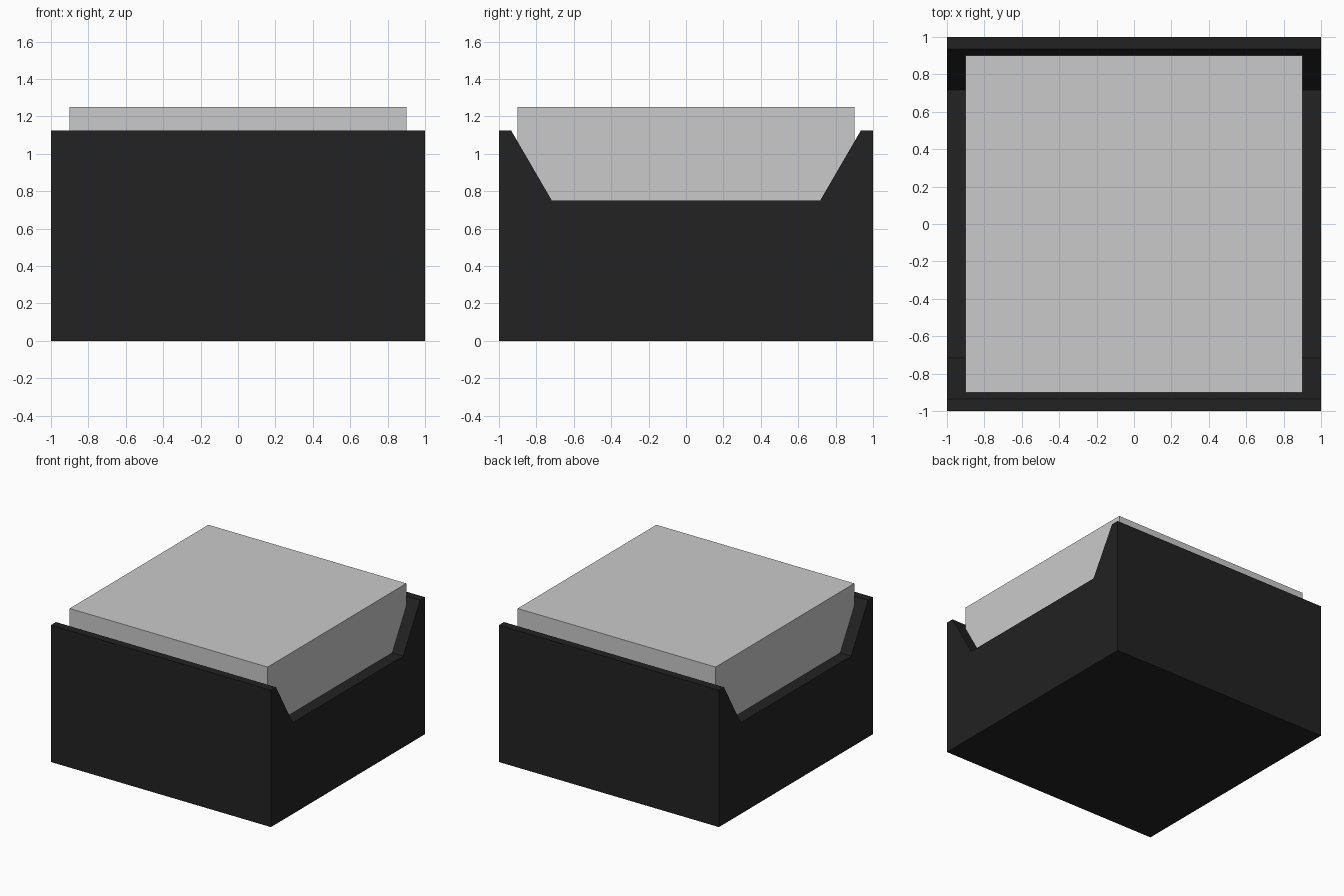
import bpy, bmesh

if "Cube" in bpy.data.objects:
    bpy.data.objects.remove(bpy.data.objects["Cube"])


def material(name, rgb):
    m = bpy.data.materials.new(name)
    m.diffuse_color = (*rgb, 1.0)
    m.use_nodes = True
    m.node_tree.nodes["Principled BSDF"].inputs["Base Color"].default_value = m.diffuse_color
    return m


def extrude_x(name, profile, half_width, mat):
    """Extrude a (y, z) profile along x, centred on x = 0."""
    bm = bmesh.new()
    face = bm.faces.new([bm.verts.new((-half_width, y, z)) for y, z in profile])
    result = bmesh.ops.extrude_face_region(bm, geom=[face])
    verts = [v for v in result["geom"] if isinstance(v, bmesh.types.BMVert)]
    bmesh.ops.translate(bm, verts=verts, vec=(2 * half_width, 0, 0))
    bmesh.ops.recalc_face_normals(bm, faces=bm.faces)
    mesh = bpy.data.meshes.new(name)
    bm.to_mesh(mesh)
    bm.free()
    mesh.materials.append(mat)
    obj = bpy.data.objects.new(name, mesh)
    bpy.context.collection.objects.link(obj)
    return obj


charcoal = material("charcoal", (0.016, 0.016, 0.016))
light_grey = material("light grey", (0.59, 0.59, 0.59))

# Base with a sloped channel running from side to side
half = [(1.0, 0.0), (1.0, 1.125), (0.935, 1.125), (0.717, 0.75)]
base_profile = half + [(-y, z) for y, z in reversed(half)]
extrude_x("base", base_profile, 1.0, charcoal)

# Block seated in the channel, sunk slightly into its floor
block_profile = [(0.9, 0.7), (0.9, 1.25), (-0.9, 1.25), (-0.9, 0.7)]
extrude_x("cushion_block", block_profile, 0.9, light_grey)
